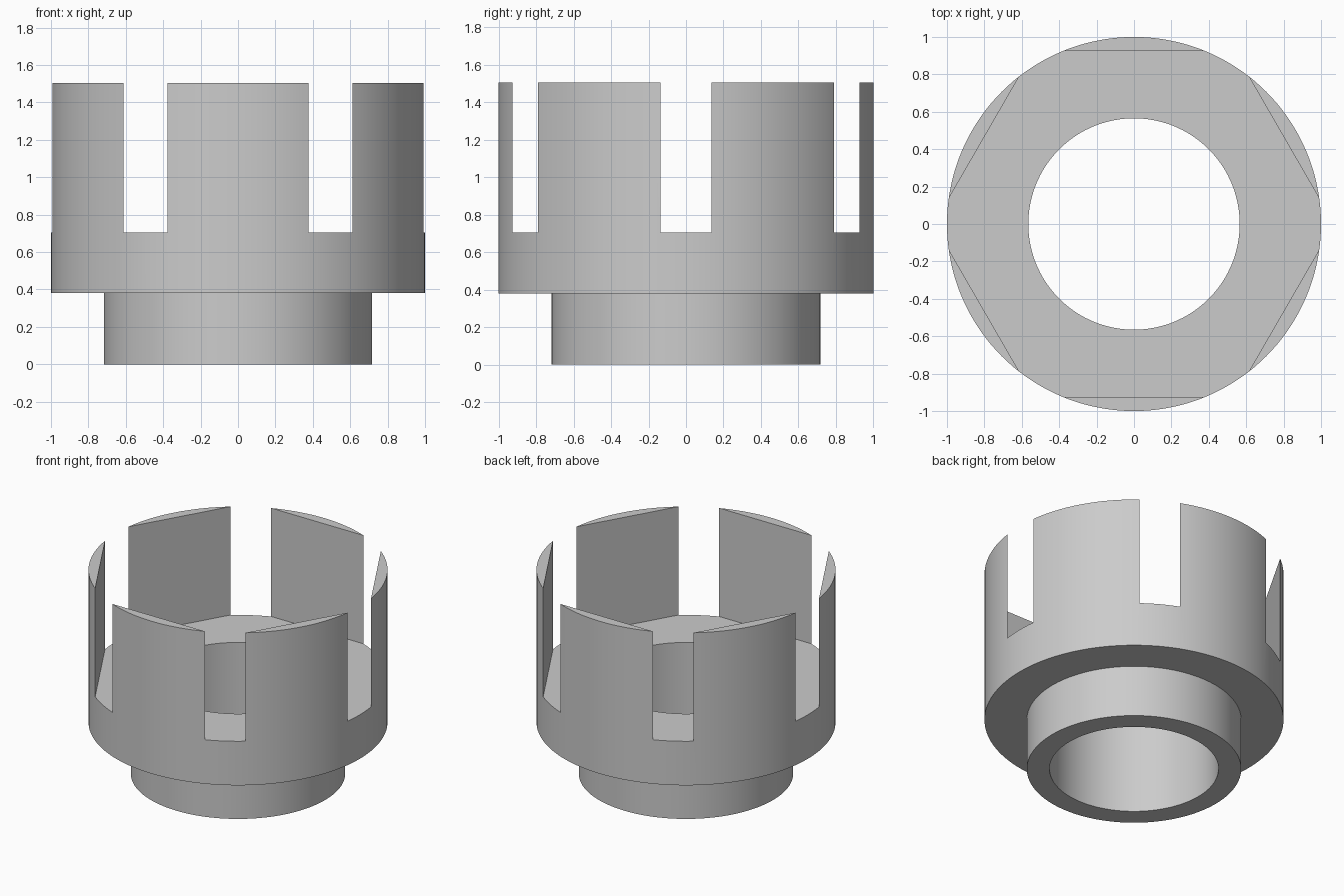
import bpy, bmesh, math

cube = bpy.data.objects.get("Cube")
if cube:
    bpy.data.objects.remove(cube, do_unlink=True)

SEGMENTS = 144
RADIUS, COLLAR, BORE = 1.0, 0.717, 0.565
STEP_Z, FLOOR_Z, TOP_Z = 0.38, 0.705, 1.505
HEX_APOTHEM = 0.926

# Plain grey
grey = bpy.data.materials.new("plain_grey")
grey.use_nodes = True
colour = (0.6, 0.6, 0.6, 1)
grey.diffuse_color = colour
grey.node_tree.nodes["Principled BSDF"].inputs["Base Color"].default_value = colour

# Stepped, bored body turned from a closed profile
profile = [(BORE, 0), (COLLAR, 0), (COLLAR, STEP_Z), (RADIUS, STEP_Z),
           (RADIUS, TOP_Z), (BORE, TOP_Z)]
bm = bmesh.new()
rings = []
for i in range(SEGMENTS):
    a = math.tau * i / SEGMENTS
    rings.append([bm.verts.new((r * math.cos(a), r * math.sin(a), z)) for r, z in profile])
for i, ring in enumerate(rings):
    after = rings[(i + 1) % SEGMENTS]
    for j in range(len(profile)):
        k = (j + 1) % len(profile)
        bm.faces.new((ring[j], after[j], after[k], ring[k]))
bmesh.ops.recalc_face_normals(bm, faces=bm.faces)
mesh = bpy.data.meshes.new("slotted_socket")
bm.to_mesh(mesh)
bm.free()
body = bpy.data.objects.new("slotted_socket", mesh)
bpy.context.collection.objects.link(body)
mesh.materials.append(grey)

# Hexagonal pocket: its corners break through the wall and leave six prongs
depth = 1.2
bpy.ops.mesh.primitive_cylinder_add(
    vertices=6, radius=HEX_APOTHEM / math.cos(math.pi / 6), depth=depth,
    location=(0, 0, FLOOR_Z + depth / 2), rotation=(0, 0, math.pi / 6))
cutter = bpy.context.object
cutter.name = "hex_pocket_cutter"
cutter.hide_render = True
cutter.data.materials.append(grey)

bpy.ops.object.select_all(action='DESELECT')
body.select_set(True)
bpy.context.view_layer.objects.active = body
cut = body.modifiers.new("hex_pocket", 'BOOLEAN')
cut.operation = 'DIFFERENCE'
cut.solver = 'EXACT'
cut.object = cutter
bpy.ops.object.modifier_apply(modifier=cut.name)
bpy.data.objects.remove(cutter, do_unlink=True)

# Smooth round walls, sharp rims and prong edges
bpy.ops.object.shade_smooth_by_angle(angle=math.radians(20))
